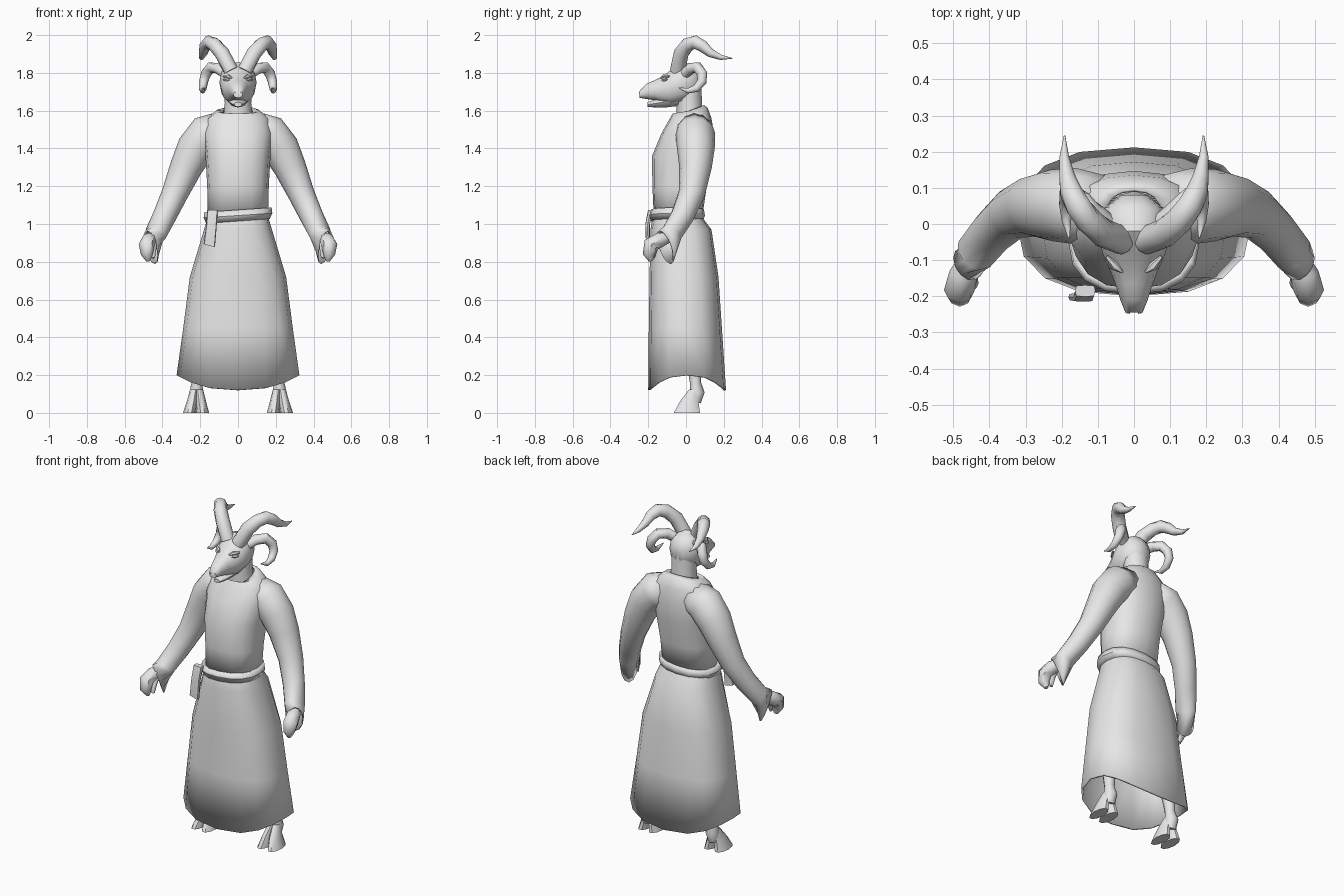
import bpy, bmesh, math
from mathutils import Vector

cube = bpy.data.objects.get("Cube")
if cube:
    bpy.data.objects.remove(cube, do_unlink=True)

clay = bpy.data.materials.new("light_grey")
clay.use_nodes = True
clay.diffuse_color = (0.8, 0.8, 0.8, 1)
clay.node_tree.nodes["Principled BSDF"].inputs["Base Color"].default_value = (0.8, 0.8, 0.8, 1)


def power(t, e):
    return math.copysign(abs(t) ** e, t)


def loft(name, rings, sides=12, e=1.0, caps=True, thick=0, angle=45, hem=0):
    """Skin a row of rings, each a centre with two half-axis vectors."""
    bm = bmesh.new()
    rows = []
    for c, u, v in rings:
        row = []
        for i in range(sides):
            a = 2 * math.pi * i / sides
            p = Vector(c) + Vector(u) * power(math.cos(a), e) + Vector(v) * power(math.sin(a), e)
            row.append(bm.verts.new(p))
        rows.append(row)
    # the last ring can dip at the front and back
    for i, v in enumerate(rows[-1]):
        v.co.z -= hem * math.sin(2 * math.pi * i / sides) ** 2
    for a, b in zip(rows, rows[1:]):
        for i in range(sides):
            j = (i + 1) % sides
            bm.faces.new((a[i], a[j], b[j], b[i]))
    if caps:
        bm.faces.new(rows[0])
        bm.faces.new(rows[-1])
    bmesh.ops.recalc_face_normals(bm, faces=bm.faces)
    mesh = bpy.data.meshes.new(name)
    bm.to_mesh(mesh)
    bm.free()
    mesh.materials.append(clay)
    ob = bpy.data.objects.new(name, mesh)
    bpy.context.collection.objects.link(ob)
    bpy.ops.object.select_all(action="DESELECT")
    ob.select_set(True)
    bpy.context.view_layer.objects.active = ob
    bpy.ops.object.shade_smooth_by_angle(angle=math.radians(angle))
    if thick:
        mod = ob.modifiers.new("thickness", "SOLIDIFY")
        mod.thickness = thick
        mod.offset = -1
    return ob


def level(z, rx, y0, y1, x=0, tilt=0):
    """Horizontal ring spanning y0 to y1, raised at the back by tilt."""
    return (x, (y0 + y1) / 2, z), (rx, 0, 0), (0, (y1 - y0) / 2, tilt)


def upright(y, z0, z1, rx):
    """Ring facing the front, spanning z0 to z1."""
    return (0, y, (z0 + z1) / 2), (rx, 0, 0), (0, 0, (z1 - z0) / 2)


def tube_rings(path, s=1, ref=(1, 0, 0)):
    """Round rings along a path of x, y, z, radius, mirrored by s."""
    pts = [Vector((s * p[0], p[1], p[2])) for p in path]
    rings = []
    for i, p in enumerate(pts):
        t = pts[min(i + 1, len(pts) - 1)] - pts[max(i - 1, 0)]
        u = t.cross(Vector(ref)).normalized()
        v = t.cross(u).normalized()
        rings.append((p, u * path[i][3], v * path[i][3]))
    return rings


# Robe: skirt, torso, belt and hanging belt end
loft("skirt", [level(1.06, .15, -.165, .08), level(1.03, .162, -.178, .09),
               level(.97, .18, -.188, .135), level(.72, .255, -.193, .172),
               level(.45, .29, -.197, .19), level(.2, .325, -.2, .212)],
     sides=16, e=.8, caps=False, thick=.012, hem=.08)
loft("torso", [level(1.03, .16, -.17, .085), level(1.2, .163, -.178, .11),
               level(1.36, .172, -.18, .145), level(1.48, .185, -.13, .147),
               level(1.56, .165, -.085, .135), level(1.6, .115, -.07, .115, tilt=.015),
               level(1.6, .078, -.06, .095, tilt=.03)],
     sides=16, e=.85, caps=False, thick=.01)
belt = [level(z, rx, y0, y1) for z, rx, y0, y1 in
        ((1.015, .168, -.185, .09), (1.045, .182, -.195, .1), (1.075, .178, -.185, .095))]
loft("belt", [(c, (u[0], 0, .012), v) for c, u, v in belt],
     sides=16, e=.85, caps=False, thick=.02, angle=30)
loft("belt_end", [((-.135, -.185, 1.075), (.028, 0, 0), (0, .016, 0)),
                  ((-.14, -.203, 1.0), (.028, 0, 0), (0, .012, 0)),
                  ((-.152, -.202, .885), (.03, 0, -.008), (0, .01, 0))],
     sides=8, e=.4, angle=30)

# Neck and head
loft("neck", [level(1.55, .08, -.05, .09), level(1.64, .07, -.05, .085),
              level(1.76, .075, -.05, .08)])
loft("head", [upright(.08, 1.71, 1.79, .035), upright(.045, 1.665, 1.84, .08),
              upright(-.02, 1.64, 1.858, .099), upright(-.08, 1.63, 1.815, .088),
              upright(-.12, 1.64, 1.785, .07), upright(-.165, 1.655, 1.762, .052),
              upright(-.21, 1.662, 1.742, .038), upright(-.245, 1.668, 1.705, .024)],
     e=.9)
loft("lower_jaw", [upright(-.04, 1.625, 1.7, .06), upright(-.1, 1.618, 1.68, .05),
                   upright(-.16, 1.617, 1.66, .036), upright(-.205, 1.62, 1.645, .02)], sides=8)

# Paired parts
for side, s in (("left", 1), ("right", -1)):
    def tube(name, path, sides=10, ref=(1, 0, 0)):
        return loft(side + "_" + name, tube_rings(path, s, ref), sides)

    tube("upper_horn", [(.035, -.045, 1.81, .04), (.085, -.025, 1.905, .04),
                        (.125, .01, 1.95, .038), (.155, .05, 1.963, .036),
                        (.175, .09, 1.94, .031), (.185, .13, 1.905, .023),
                        (.193, .185, 1.882, .014), (.192, .245, 1.877, .002)])
    tube("lower_horn", [(.06, -.01, 1.79, .028), (.105, .025, 1.825, .03),
                        (.145, .062, 1.828, .03), (.17, .085, 1.795, .028),
                        (.182, .085, 1.755, .025), (.187, .055, 1.718, .021),
                        (.187, .01, 1.705, .014), (.18, -.04, 1.722, .002)])
    tube("brow", [(.032, -.133, 1.772, .004), (.052, -.118, 1.78, .012),
                  (.076, -.09, 1.782, .005)], 6, (0, 0, 1))
    tube("eye", [(.045, -.128, 1.762, .004), (.06, -.115, 1.765, .011),
                 (.076, -.1, 1.765, .004)], 6, (0, 0, 1))
    tube("nostril", [(.015, -.235, 1.692, .007), (.016, -.248, 1.692, .006)], 6)

    # Sleeve with a hanging cuff
    arm = tube_rings([(.09, .04, 1.5, .095), (.165, .05, 1.475, .105),
                      (.225, .052, 1.4, .1), (.275, .05, 1.3, .086),
                      (.335, .03, 1.16, .07), (.39, -.02, 1.04, .062),
                      (.435, -.075, .95, .058)], s, (0, 1, 0))
    u, v = Vector((s * .02, -.03, .09)), Vector((s * .035, .035, 0))
    if arm[-1][1].dot(u) < 0:
        u = -u
    if arm[-1][2].dot(v) < 0:
        v = -v
    # line the cuff axes up with the nearest sleeve axes
    c, au, av = arm[-1]
    if abs(au.normalized().dot(u.normalized())) < abs(av.normalized().dot(u.normalized())):
        u, v = (v if au.dot(v) > 0 else -v), (u if av.dot(u) > 0 else -u)
    arm.append((Vector((s * .46, -.11, .878)), u, v))
    loft(side + "_sleeve", arm, 12, caps=False, thick=.008)
    tube("palm", [(.45, -.09, .93, .028), (.472, -.14, .915, .04), (.484, -.185, .89, .042),
                  (.482, -.197, .84, .032), (.475, -.185, .805, .012)], 8)
    tube("thumb", [(.455, -.13, .91, .02), (.45, -.165, .88, .02), (.45, -.175, .82, .01)], 8)

    # Leg with a cloven hoof
    tube("leg", [(.22, .045, .06, .034), (.22, .06, .11, .039), (.218, .05, .16, .029),
                 (.216, .045, .22, .034), (.205, .02, .4, .05), (.16, -.02, .65, .07),
                 (.1, -.03, .95, .06)], 10)
    for toe, t in (("outer", 1), ("inner", -1)):
        loft(side + "_" + toe + "_toe",
             [level(0, .034, -.068, .078, s * (.222 + t * .035)),
              level(.06, .028, -.035, .068, s * (.22 + t * .023)),
              level(.125, .022, .015, .08, s * (.219 + t * .012))], 10)
